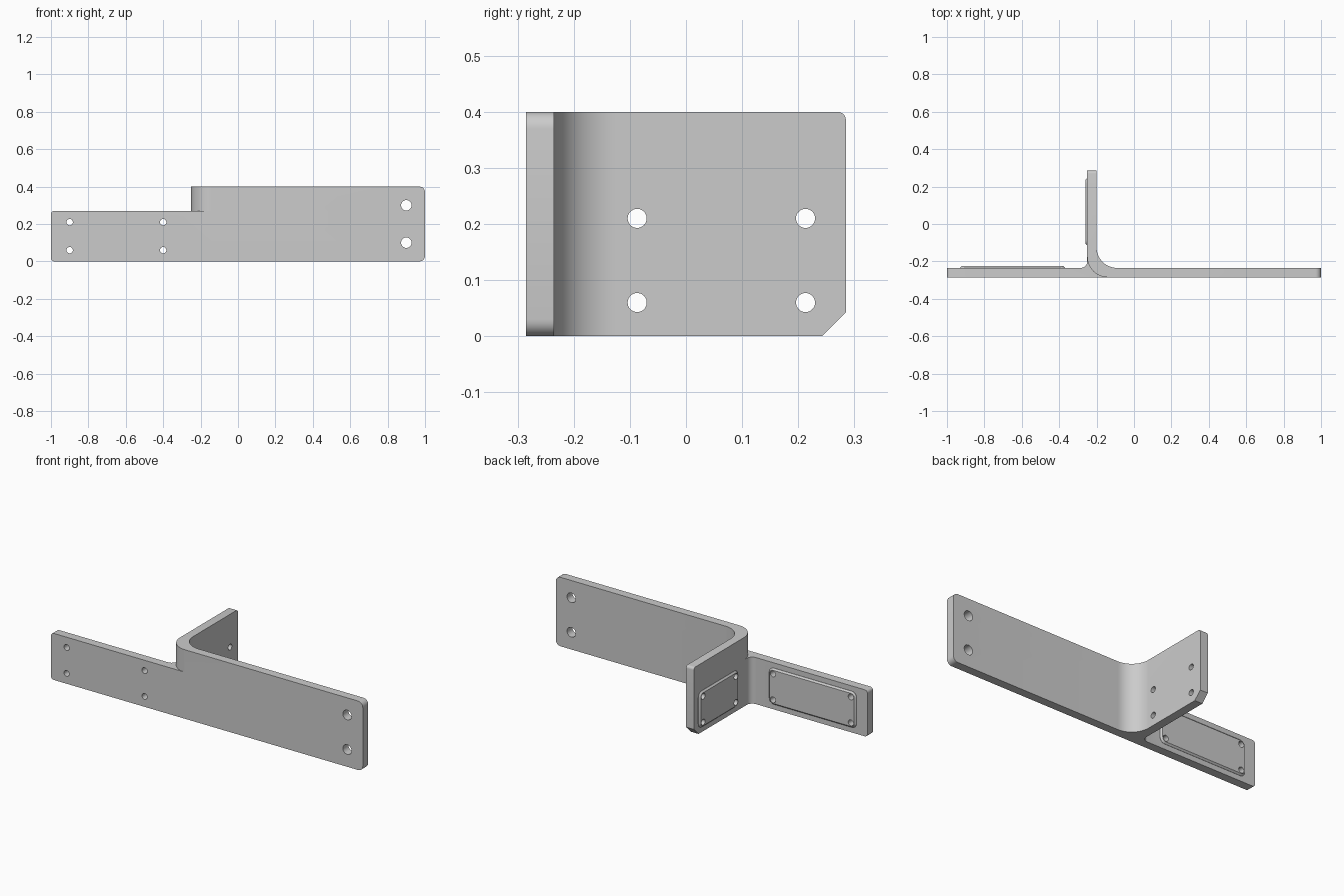
import bpy, bmesh, math
from mathutils import Vector, Matrix

if "Cube" in bpy.data.objects:
    bpy.data.objects.remove(bpy.data.objects["Cube"], do_unlink=True)

steel = bpy.data.materials.new("grey_steel")
steel.use_nodes = True
GREY = (0.6, 0.6, 0.6, 1)
steel.diffuse_color = GREY
steel.node_tree.nodes["Principled BSDF"].inputs["Base Color"].default_value = GREY

FRONT, BACK, REAR = -0.285, -0.235, 0.285   # plate faces and tip of the leg
LEG_L, LEG_R = -0.25, -0.20                 # leg faces
TALL, LOW = 0.40, 0.27                      # heights


def arc(cx, cy, r, a0, a1, n=14):
    angles = [math.radians(a0 + (a1 - a0) * i / n) for i in range(n + 1)]
    return [(cx + r * math.cos(a), cy + r * math.sin(a)) for a in angles]


def prism(name, outline, height, corners=()):
    """Closed prism; corners are (test on both edge ends, size, segments)."""
    bm = bmesh.new()
    low = [bm.verts.new((x, y, 0)) for x, y in outline]
    high = [bm.verts.new((x, y, height)) for x, y in outline]
    bm.faces.new(low[::-1])
    bm.faces.new(high)
    for i in range(len(low)):
        bm.faces.new((low[i - 1], low[i], high[i], high[i - 1]))
    bmesh.ops.recalc_face_normals(bm, faces=bm.faces)
    for test, size, segments in corners:
        edges = [e for e in bm.edges if all(test(v.co) for v in e.verts)]
        bmesh.ops.bevel(bm, geom=edges, offset=size, segments=segments,
                        profile=0.5, affect='EDGES')
    bmesh.ops.recalc_face_normals(bm, faces=bm.faces)
    mesh = bpy.data.meshes.new(name)
    bm.to_mesh(mesh)
    bm.free()
    mesh.materials.append(steel)
    obj = bpy.data.objects.new(name, mesh)
    bpy.context.collection.objects.link(obj)
    return obj


def combine(target, tool, operation):
    mod = target.modifiers.new(operation.lower(), 'BOOLEAN')
    mod.operation, mod.solver, mod.object = operation, 'EXACT', tool
    bpy.context.view_layer.objects.active = target
    bpy.ops.object.modifier_apply(modifier=mod.name)
    bpy.data.objects.remove(tool, do_unlink=True)


def pad(name, width, height, matrix):
    """Low raised pad with rounded corners and a chamfered rim."""
    w, h, r = width / 2, height / 2, 0.03
    outline = []
    for sx, sy, a in ((1, 1, 0), (-1, 1, 90), (-1, -1, 180), (1, -1, 270)):
        outline += arc(sx * (w - r), sy * (h - r), r, a, a + 90, 6)
    obj = prism(name, outline, 0.03, [(lambda c: c.z > 0.02, 0.009, 1)])
    obj.data.transform(matrix)
    return obj


def drill(target, centre, radius, axis):
    rot = Vector(axis).to_track_quat('Z', 'Y').to_matrix().to_4x4()
    ring = arc(0, 0, radius, 0, 360, 32)[:-1]
    cutter = prism("hole_cutter", ring, 0.2)
    cutter.hide_render = True
    cutter.data.transform(Matrix.Translation(centre) @ rot @ Matrix.Translation((0, 0, -0.1)))
    combine(target, cutter, 'DIFFERENCE')


# Tall bent strip: right arm, rounded bend and rearward leg
R = 0.11
strip = ([(1, FRONT), (1, BACK)]
         + arc(LEG_R + R, BACK + R, R, 270, 180)
         + [(LEG_R, REAR), (LEG_L, REAR)]
         + arc(LEG_L + R, FRONT + R, R, 180, 270))
bracket = prism("bracket", strip, TALL, [
    (lambda c: c.x > 0.99 and c.z > TALL - 0.001, 0.03, 6),
    (lambda c: c.x > 0.99 and c.z < 0.001, 0.03, 6),
    (lambda c: c.y > REAR - 0.001 and c.z > TALL - 0.001, 0.015, 5),
    (lambda c: c.y > REAR - 0.001 and c.z < 0.001, 0.043, 1),
])

# Low left arm with a small fillet against the leg
F = 0.035
low_outline = ([(-1, FRONT), (LEG_L + R, FRONT), (LEG_L + R, BACK - 0.02),
                (LEG_L + 0.02, FRONT + R), (LEG_L, FRONT + R)]
               + arc(LEG_L - F, BACK + F, F, 0, -90, 8) + [(-1, BACK)])
left_arm = prism("left_arm", low_outline, LOW, [
    (lambda c: c.x < -0.99 and c.z > LOW - 0.001, 0.018, 6),
    (lambda c: c.x < -0.99 and c.z < 0.001, 0.018, 6),
])
combine(bracket, left_arm, 'UNION')

# Raised mounting pads behind the left arm and on the outer side of the leg
to_back = Matrix.Translation((-0.65, BACK - 0.02, 0.135)) @ Matrix.Rotation(-math.pi / 2, 4, 'X')
combine(bracket, pad("arm_pad", 0.56, 0.21, to_back), 'UNION')
to_side = Matrix.Translation((LEG_L + 0.02, 0.065, 0.135)) @ Matrix.Rotation(-math.pi / 2, 4, 'Y')
combine(bracket, pad("leg_pad", 0.21, 0.36, to_side), 'UNION')

# Bolt holes
for z in (0.06, 0.21):
    for x in (-0.9, -0.4):
        drill(bracket, (x, -0.26, z), 0.017, (0, 1, 0))
    for y in (-0.087, 0.213):
        drill(bracket, (LEG_L, y, z), 0.017, (1, 0, 0))
for z in (0.1, 0.3):
    drill(bracket, (0.9, -0.26, z), 0.028, (0, 1, 0))

# Smooth curves, sharp corners
bpy.ops.object.select_all(action='DESELECT')
bracket.select_set(True)
bpy.context.view_layer.objects.active = bracket
bpy.ops.object.shade_smooth_by_angle(angle=math.radians(30))
